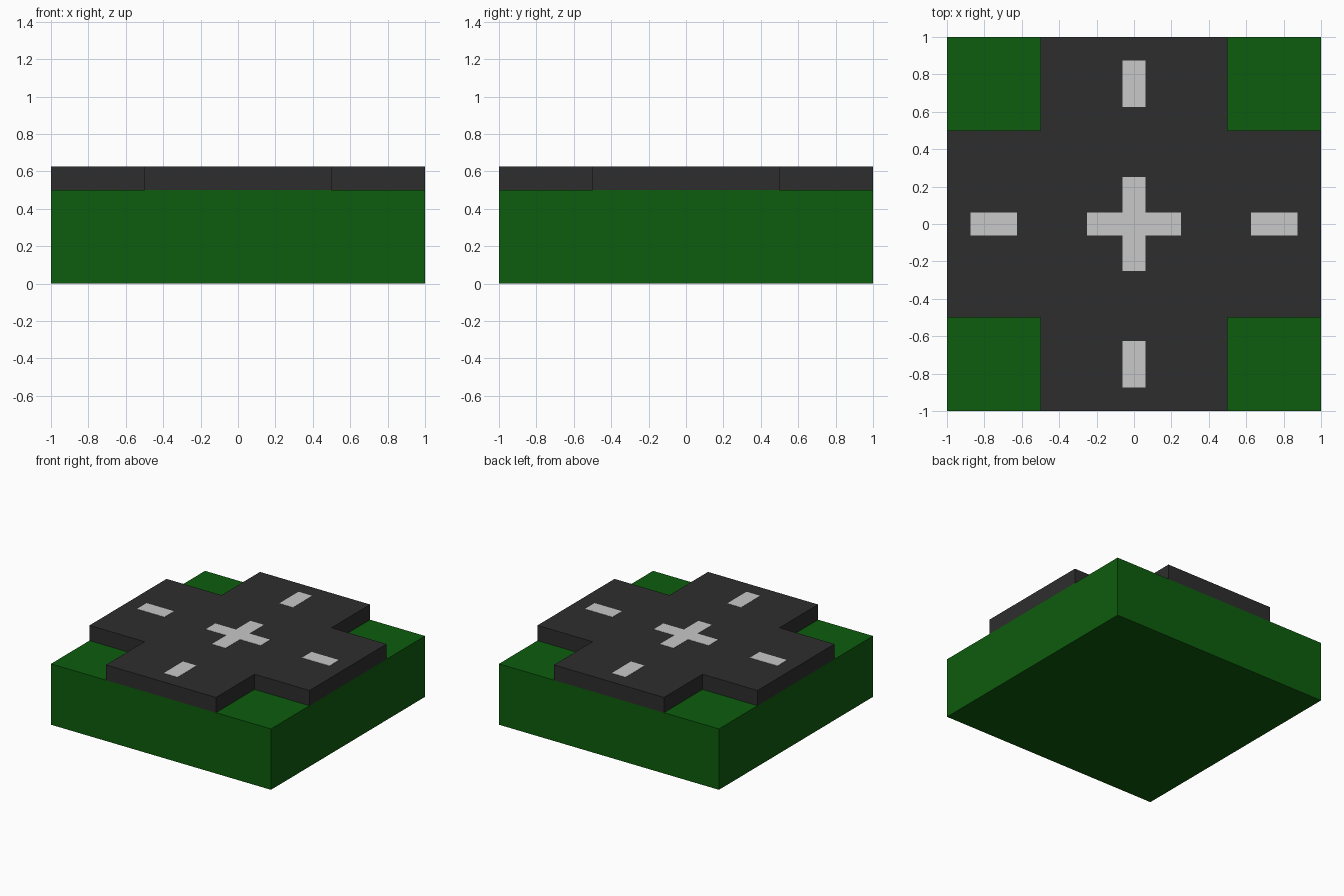
import bpy
import bmesh

if "Cube" in bpy.data.objects:
    bpy.data.objects.remove(bpy.data.objects["Cube"])


def material(name, rgb):
    mat = bpy.data.materials.new(name)
    mat.diffuse_color = (*rgb, 1.0)
    mat.use_nodes = True
    mat.node_tree.nodes["Principled BSDF"].inputs["Base Color"].default_value = mat.diffuse_color
    return mat


def prism(name, outline, bottom, top, mat):
    """Extrude a counter-clockwise outline straight up into a closed solid."""
    bm = bmesh.new()
    base = bm.faces.new([bm.verts.new((x, y, bottom)) for x, y in outline])
    cap = bmesh.ops.extrude_face_region(bm, geom=[base], use_keep_orig=True)
    lifted = [v for v in cap["geom"] if isinstance(v, bmesh.types.BMVert)]
    bmesh.ops.translate(bm, verts=lifted, vec=(0, 0, top - bottom))
    bmesh.ops.recalc_face_normals(bm, faces=bm.faces)
    mesh = bpy.data.meshes.new(name)
    bm.to_mesh(mesh)
    bm.free()
    mesh.materials.append(mat)
    obj = bpy.data.objects.new(name, mesh)
    bpy.context.collection.objects.link(obj)
    return obj


def rectangle(cx, cy, hx, hy):
    return [(cx - hx, cy - hy), (cx + hx, cy - hy),
            (cx + hx, cy + hy), (cx - hx, cy + hy)]


def cross(half_width, reach):
    """Plus-shaped outline: one arm's three points turned four times."""
    points = []
    arm = [(reach, -half_width), (reach, half_width), (half_width, half_width)]
    for _ in range(4):
        points += arm
        arm = [(-y, x) for x, y in arm]
    return points


grass = material("grass green", (0.004, 0.107, 0.004))
asphalt = material("asphalt grey", (0.027, 0.027, 0.027))
paint = material("road paint", (0.578, 0.578, 0.578))

GROUND, ROAD, PAINT = 0.5, 0.625, 0.627

# Ground block and raised crossroads
prism("grass_block", rectangle(0, 0, 1, 1), 0, GROUND, grass)
prism("crossroads", cross(0.5, 1.0), GROUND, ROAD, asphalt)

# Painted markings: centre cross and one dash on each arm
prism("centre_marking", cross(0.0625, 0.25), ROAD, PAINT, paint)
for side, dx, dy in (("right", 1, 0), ("back", 0, 1), ("left", -1, 0), ("front", 0, -1)):
    half_x, half_y = (0.125, 0.0625) if dx else (0.0625, 0.125)
    prism(f"{side}_lane_dash", rectangle(0.75 * dx, 0.75 * dy, half_x, half_y),
          ROAD, PAINT, paint)
